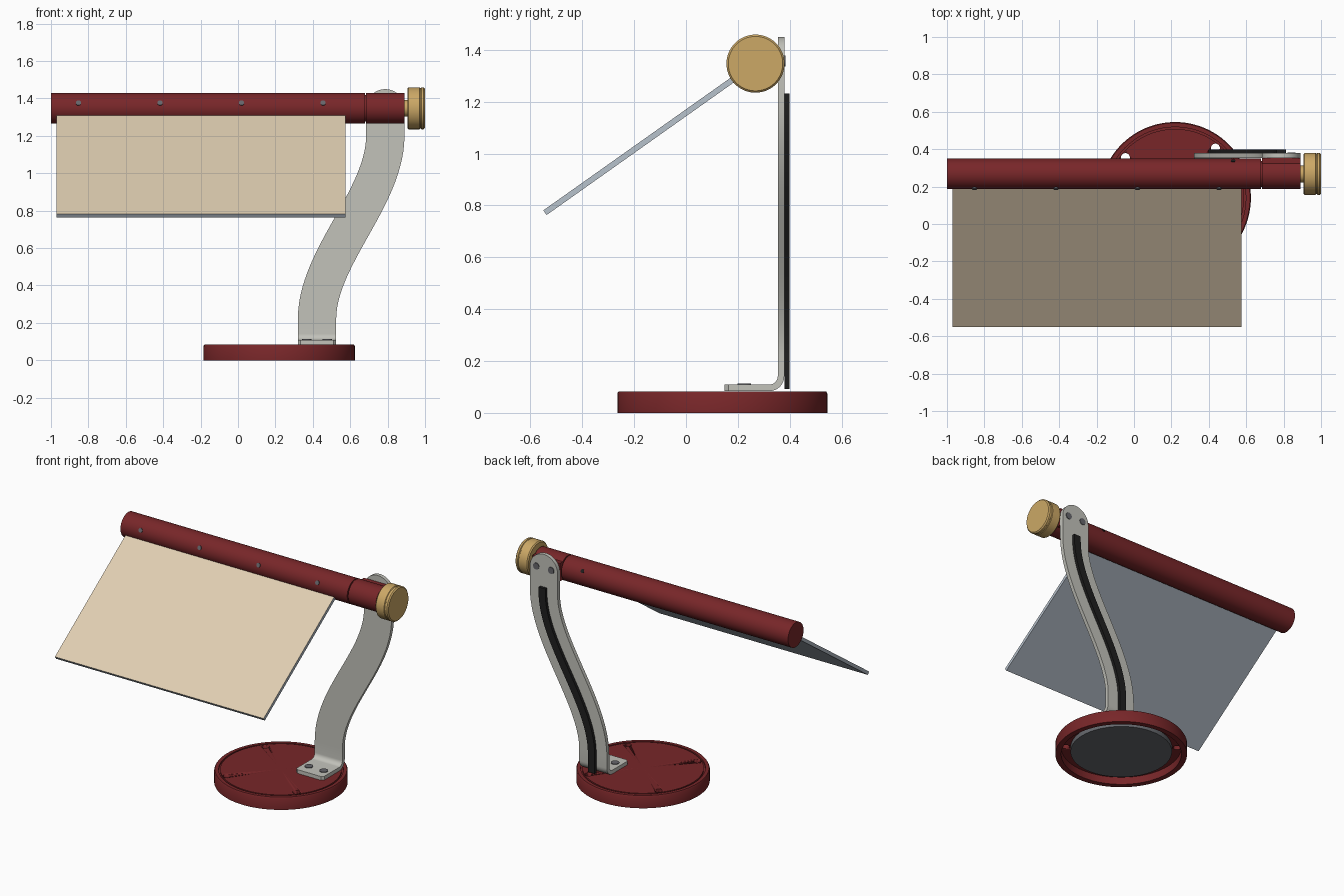
import bpy, bmesh, math
from mathutils import Vector, Matrix

cube = bpy.data.objects.get("Cube")
if cube:
    bpy.data.objects.remove(cube, do_unlink=True)


def material(name, *srgb):
    lin = [((c + 0.055) / 1.055) ** 2.4 for c in srgb] + [1]
    m = bpy.data.materials.new(name)
    m.use_nodes = True
    m.diffuse_color = lin
    bsdf = m.node_tree.nodes["Principled BSDF"]
    bsdf.inputs["Base Color"].default_value = lin
    bsdf.inputs["Roughness"].default_value = 0.6
    return m


RED = material("dark red", 0.47, 0.15, 0.16)
STEEL = material("light steel", 0.76, 0.76, 0.73)
BRASS = material("brass", 0.80, 0.66, 0.40)
BLACK = material("black rubber", 0.12, 0.12, 0.12)
CREAM = material("cream sheet", 0.88, 0.81, 0.70)
SILVER = material("silver backing", 0.72, 0.76, 0.80)
WEIGHT = material("dark grey weight", 0.40, 0.41, 0.43)
SCREW = material("screw grey", 0.40, 0.40, 0.42)

ALONG_X = Matrix.Rotation(math.pi / 2, 4, 'Y')


def finish(name, bm, mats, smooth=True):
    bmesh.ops.recalc_face_normals(bm, faces=bm.faces[:])
    me = bpy.data.meshes.new(name)
    bm.to_mesh(me)
    bm.free()
    for m in mats:
        me.materials.append(m)
    ob = bpy.data.objects.new(name, me)
    bpy.context.collection.objects.link(ob)
    if smooth:
        bpy.ops.object.select_all(action='DESELECT')
        ob.select_set(True)
        bpy.context.view_layer.objects.active = ob
        bpy.ops.object.shade_smooth_by_angle(angle=math.radians(35))
    return ob


def lathe(name, profile, mat, loc, rot=Matrix(), steps=64):
    """Revolve (radius, height) points, starting and ending on the axis."""
    bm = bmesh.new()
    verts = [bm.verts.new((r, 0, h)) for r, h in profile]
    edges = [bm.edges.new(p) for p in zip(verts, verts[1:])]
    bmesh.ops.spin(bm, geom=verts + edges, cent=(0, 0, 0), axis=(0, 0, 1),
                   angle=math.tau, steps=steps, use_merge=True)
    bmesh.ops.remove_doubles(bm, verts=bm.verts[:], dist=1e-5)
    bm.transform(Matrix.Translation(loc) @ rot)
    return finish(name, bm, [mat])


def rod(name, r, length, mat, loc, rot=Matrix(), steps=64, bev=0.0):
    pts = [(0, 0), (r - bev, 0), (r, bev), (r, length - bev), (r - bev, length), (0, length)]
    if not bev:
        pts = [(0, 0), (r, 0), (r, length), (0, length)]
    return lathe(name, pts, mat, loc, rot, steps)


def box(name, lo, hi, mats, turn=Matrix(), rule=None):
    lo, hi = Vector(lo), Vector(hi)
    bm = bmesh.new()
    bmesh.ops.create_cube(bm, size=1)
    bm.transform(Matrix.Translation((lo + hi) / 2) @ Matrix.Diagonal((*(hi - lo), 1)))
    bm.normal_update()
    if rule:
        for f in bm.faces:
            f.material_index = rule(f.normal)
    bm.transform(turn)
    return finish(name, bm, mats, False)


def sweep(name, sections, mat):
    """Skin rectangles given as (centre, half width vector, half thickness vector)."""
    bm = bmesh.new()
    rings = [[bm.verts.new(c + w * a + t * b) for a, b in ((-1, -1), (1, -1), (1, 1), (-1, 1))]
             for c, w, t in sections]
    for p, q in zip(rings, rings[1:]):
        for i in range(4):
            j = (i + 1) % 4
            bm.faces.new((p[i], p[j], q[j], q[i]))
    bm.faces.new(rings[0])
    bm.faces.new(rings[-1])
    return finish(name, bm, [mat])


# Round base with a shallow groove and four through holes
BASE = Vector((0.22, 0.14, 0))
base = lathe("base", [(0, 0.05), (0.37, 0.05), (0.37, 0), (0.405, 0), (0.405, 0.075),
                      (0.4, 0.083), (0.378, 0.083), (0.378, 0.072), (0.368, 0.072),
                      (0.368, 0.083), (0, 0.083)], RED, BASE, steps=96)
for k in range(4):
    a = math.radians(51 + 90 * k)
    spot = BASE + Vector((math.cos(a), math.sin(a), 0)) * 0.342
    cutter = rod("hole_cutter", 0.024, 0.3, RED, spot - Vector((0, 0, 0.1)), steps=20)
    cutter.hide_render = True
    mod = base.modifiers.new("hole", 'BOOLEAN')
    mod.operation = 'DIFFERENCE'
    mod.object = cutter
    bpy.context.view_layer.objects.active = base
    bpy.ops.object.modifier_apply(modifier=mod.name)
    bpy.data.objects.remove(cutter, do_unlink=True)
rod("base_weight", 0.312, 0.035, WEIGHT, BASE + Vector((0, 0, 0.018)))

# S-shaped path shared by the arm and its rear cable strip
X0, X1, Z0, Z1 = 0.4225, 0.7875, 0.22, 1.2
AXIS_Y, AXIS_Z = 0.268, 1.347


def s_curve(half, y, thick, n=28):
    out = []
    for i in range(n + 1):
        t = i / n
        x = X0 + (X1 - X0) * (3 * t * t - 2 * t ** 3)
        h = [Z0, 0.55, 0.87, Z1]
        z = sum(math.comb(3, k) * t ** k * (1 - t) ** (3 - k) * h[k] for k in range(4))
        dx = (X1 - X0) * 6 * t * (1 - t)
        dz = 3 * sum(math.comb(2, k) * t ** k * (1 - t) ** (2 - k) * (h[k + 1] - h[k])
                     for k in range(3))
        out.append((Vector((x, y, z)), Vector((dz, 0, -dx)).normalized() * half,
                    Vector((0, thick, 0))))
    return out


# Arm: flat foot, bend, S-curve and rounded top
W, T, ARM_Y, BEND = 0.1025, 0.0125, 0.3665, 0.045
wide, deep = Vector((W, 0, 0)), Vector((0, T, 0))
arm = [(Vector((X0, 0.148, 0.0965)), wide * 0.85, Vector((0, 0, -T))),
       (Vector((X0, 0.163, 0.0965)), wide, Vector((0, 0, -T)))]
for i in range(9):
    a = math.pi / 2 * i / 8
    out = Vector((0, math.sin(a), -math.cos(a)))
    arm.append((Vector((X0, ARM_Y - BEND, 0.0965 + BEND)) + out * BEND, wide, out * T))
arm += s_curve(W, ARM_Y, T)
for i in range(13):
    a = math.radians(88) * i / 12
    arm.append((Vector((X1, ARM_Y, AXIS_Z + W * math.sin(a))), wide * math.cos(a), deep))
sweep("arm", arm, STEEL)

strip = s_curve(0.025, 0.389, 0.0095)
side, depth = strip[0][1], strip[0][2]
strip.insert(0, (Vector((X0, 0.389, 0.093)), side, depth))
strip.append((Vector((X1, 0.389, 1.232)), side, depth))
sweep("cable_strip", strip, BLACK)

# Foot and top screws
FACE_BACK = Matrix.Rotation(-math.pi / 2, 4, 'X')
for dx in (-0.055, 0.055):
    rod("foot_screw", 0.026, 0.006, SCREW, (X0 + dx, 0.225, 0.107), steps=20)
    rod("top_screw", 0.022, 0.006, SCREW, (X1 + dx, 0.377, AXIS_Z + 0.01), FACE_BACK, 20)

# Lamp tube, collar and brass knob along one axis
rod("lamp_tube", 0.082, 1.678, RED, (-1, AXIS_Y, AXIS_Z), ALONG_X)
rod("inner_shaft", 0.07, 0.03, RED, (0.67, AXIS_Y, AXIS_Z), ALONG_X)
rod("collar", 0.082, 0.205, RED, (0.685, AXIS_Y, AXIS_Z), ALONG_X)
box("collar_mount", (0.685, 0.3, AXIS_Z - 0.06), (0.89, 0.354, AXIS_Z + 0.06), [RED])
rod("knob_neck", 0.045, 0.03, BRASS, (0.88, AXIS_Y, AXIS_Z), ALONG_X, 40)
lathe("knob", [(0, 0), (0.105, 0), (0.112, 0.007), (0.112, 0.066), (0.108, 0.069),
               (0.108, 0.073), (0.112, 0.076), (0.112, 0.088), (0.105, 0.095), (0, 0.095)],
      BRASS, (0.905, AXIS_Y, AXIS_Z), ALONG_X)

# Row of tube screws and one small rear hole plug
for i in range(4):
    a = math.radians(20)
    out = Vector((0, -math.cos(a), math.sin(a)))
    rod("tube_screw", 0.014, 0.008, SCREW,
        Vector((-0.853 + 0.436 * i, AXIS_Y, AXIS_Z)) + out * 0.079,
        out.to_track_quat('Z', 'Y').to_matrix().to_4x4(), 16)
out = Vector((0, 0.85, 0.53))
rod("rear_plug", 0.012, 0.004, BLACK, Vector((0.53, AXIS_Y, AXIS_Z)) + out * 0.08,
    out.to_track_quat('Z', 'Y').to_matrix().to_4x4(), 16)

# Sloping shade panel: cream on top, silver on edges and underside
slope = Matrix.Translation((0, AXIS_Y, AXIS_Z)) @ Matrix.Rotation(math.radians(35.3), 4, 'X')
box("shade_panel", (-0.97, -0.995, -0.011), (0.575, -0.03, 0.011), [SILVER, CREAM], slope,
    lambda n: 1 if n.z > 0.5 else 0)
